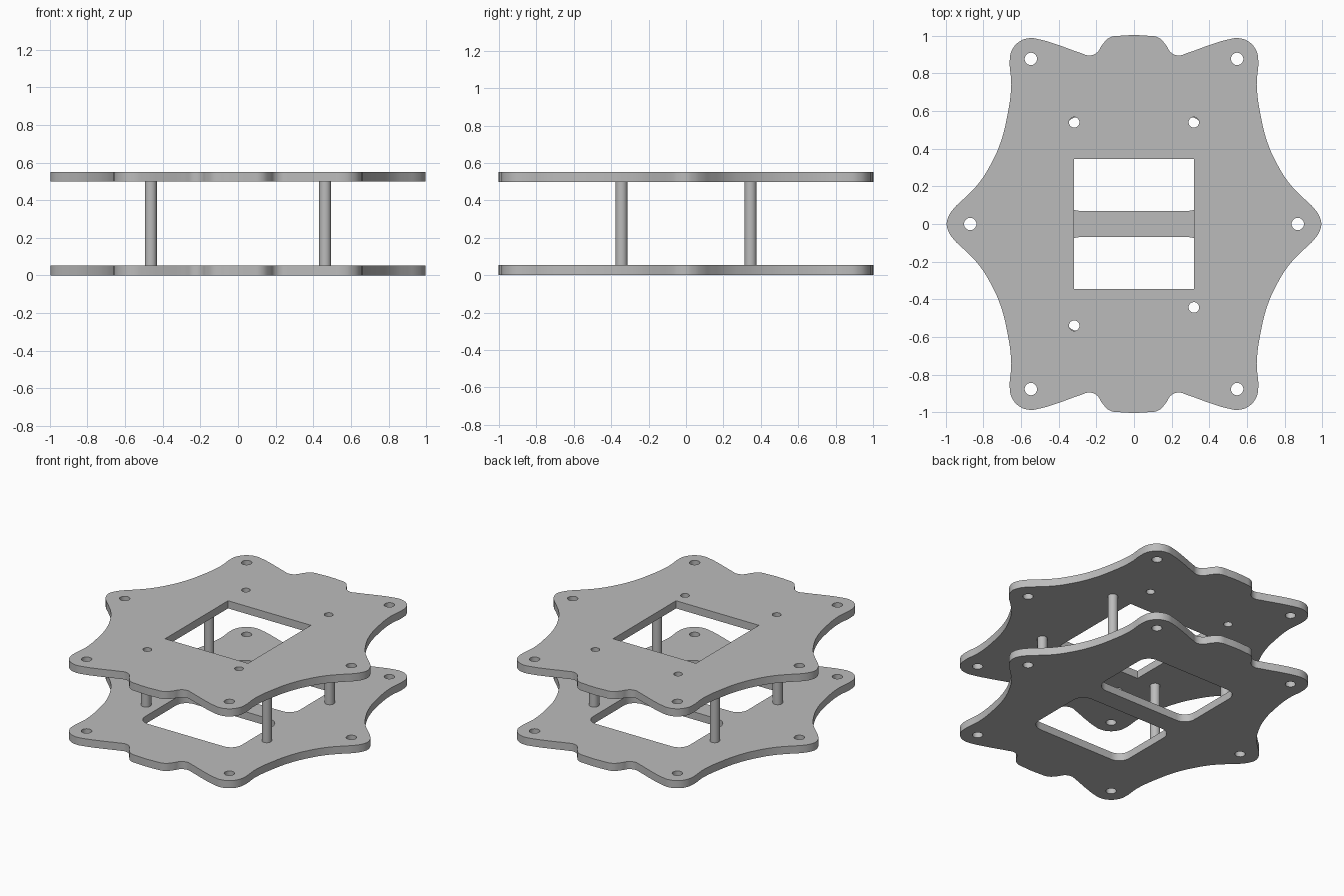
import bpy, bmesh
from math import sin, cos, pi, radians

cube = bpy.data.objects.get("Cube")
if cube:
    bpy.data.objects.remove(cube)

GREY = (0.5, 0.5, 0.5, 1)
grey = bpy.data.materials.new("light_grey")
grey.use_nodes = True
grey.diffuse_color = GREY
grey.node_tree.nodes["Principled BSDF"].inputs["Base Color"].default_value = GREY

THICK = 0.053
TOP_Z = 0.498


def arc(cx, cy, r, start, end, n):
    return [(cx + r * cos(start + (end - start) * i / n),
             cy + r * sin(start + (end - start) * i / n)) for i in range(n + 1)]


def circle(cx, cy, r, n=24):
    return arc(cx, cy, r, 0, 2 * pi, n)[:-1]


def rounded_rect(x0, x1, y0, y1, r):
    corners = [(x1 - r, y1 - r), (x0 + r, y1 - r), (x0 + r, y0 + r), (x1 - r, y0 + r)]
    return [p for i, (cx, cy) in enumerate(corners)
            for p in arc(cx, cy, r, i * pi / 2, (i + 1) * pi / 2, 8)]


def finish(obj):
    obj.data.materials.clear()
    obj.data.materials.append(grey)
    bpy.ops.object.select_all(action="DESELECT")
    obj.select_set(True)
    bpy.context.view_layer.objects.active = obj
    bpy.ops.object.shade_smooth_by_angle(angle=radians(30))


def plate(name, z, cutouts):
    """Fill the smooth outline minus its cutouts and give it thickness."""
    curve = bpy.data.curves.new(name + "_profile", "CURVE")
    curve.dimensions = "2D"
    curve.fill_mode = "BOTH"
    curve.extrude = THICK / 2
    edge = curve.splines.new("BEZIER")
    edge.bezier_points.add(len(outline) - 1)
    edge.resolution_u = 5
    edge.use_cyclic_u = True
    for bp, (x, y) in zip(edge.bezier_points, outline):
        bp.co = (x, y, 0)
        bp.handle_left_type = bp.handle_right_type = "AUTO"
    for points in cutouts:
        loop = curve.splines.new("POLY")
        loop.points.add(len(points) - 1)
        loop.use_cyclic_u = True
        for p, (x, y) in zip(loop.points, points):
            p.co = (x, y, 0, 1)
    helper = bpy.data.objects.new(name + "_profile", curve)
    bpy.context.collection.objects.link(helper)
    graph = bpy.context.evaluated_depsgraph_get()
    mesh = bpy.data.meshes.new_from_object(helper.evaluated_get(graph))
    bpy.data.objects.remove(helper)
    bm = bmesh.new()
    bm.from_mesh(mesh)
    bmesh.ops.remove_doubles(bm, verts=bm.verts, dist=0.0005)
    bmesh.ops.recalc_face_normals(bm, faces=bm.faces)
    bm.to_mesh(mesh)
    bm.free()
    obj = bpy.data.objects.new(name, mesh)
    obj.location.z = z + THICK / 2
    bpy.context.collection.objects.link(obj)
    finish(obj)


# One quarter of the lobed outline, mirrored into a closed loop
quarter = [(0.07, 1.0), (0.13, 0.99), (0.17, 0.95), (0.195, 0.912), (0.235, 0.895),
           (0.28, 0.907), (0.40, 0.95), (0.50, 0.98), (0.555, 0.987), (0.61, 0.968),
           (0.65, 0.92), (0.66, 0.87), (0.652, 0.74), (0.672, 0.58), (0.71, 0.43),
           (0.77, 0.30), (0.83, 0.21), (0.90, 0.138), (0.955, 0.085), (0.985, 0.04)]
half = quarter + [(0.995, 0)] + [(x, -y) for x, y in reversed(quarter)]
outline = half + [(-x, -y) for x, y in half]

# Mounting holes shared by both plates
lobe_holes = [circle(sx * 0.87, 0, 0.033) for sx in (-1, 1)]
lobe_holes += [circle(sx * 0.548, sy * 0.877, 0.033) for sx in (-1, 1) for sy in (-1, 1)]

# Lower plate: two rounded windows with a crossbar between them
windows = [rounded_rect(-0.37, 0.37, 0.07, 0.57, 0.08),
           rounded_rect(-0.37, 0.37, -0.57, -0.07, 0.08)]
plate("bottom_plate", 0, lobe_holes + windows)

# Upper plate: one square-cornered window and four small holes
window = [(-0.318, -0.345), (0.318, -0.345), (0.318, 0.345), (-0.318, 0.345)]
small = [circle(x, y, 0.028) for x, y in
         ((-0.318, 0.54), (0.318, 0.54), (-0.318, -0.54), (0.318, -0.443))]
plate("top_plate", TOP_Z, lobe_holes + [window] + small)

# Four standoff posts
for sx, side in ((1, "left"), (-1, "right")):
    for sy, end in ((-1, "front"), (1, "back")):
        bpy.ops.mesh.primitive_cylinder_add(
            vertices=24, radius=0.032, depth=TOP_Z - THICK,
            location=(sx * 0.463, sy * 0.345, (TOP_Z + THICK) / 2))
        post = bpy.context.object
        post.name = f"{end}_{side}_post"
        finish(post)
